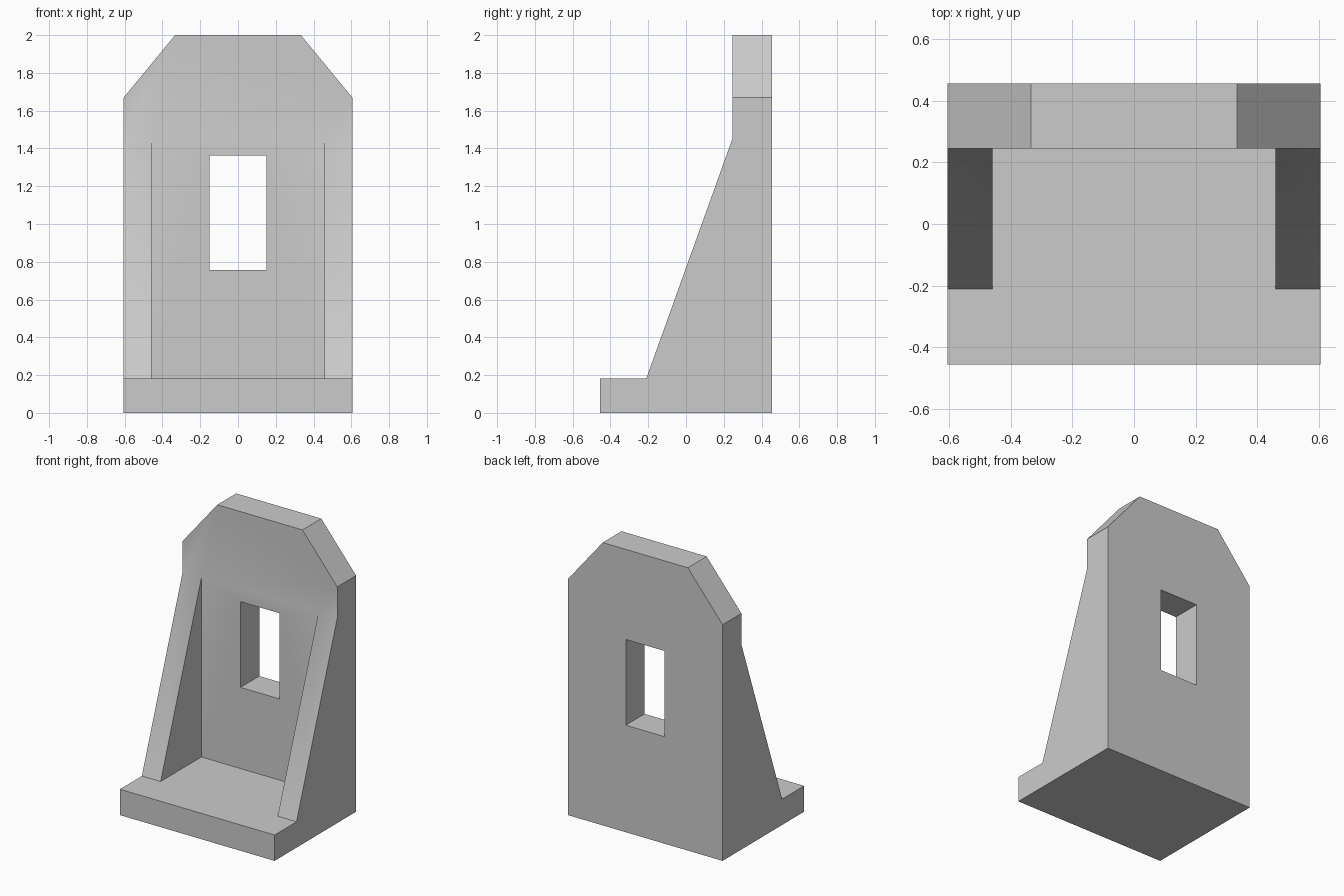
import bpy
import bmesh
from mathutils import Vector

if "Cube" in bpy.data.objects:
    bpy.data.objects.remove(bpy.data.objects["Cube"], do_unlink=True)

# Main dimensions
HALF_W, HALF_D, HEIGHT = 0.605, 0.455, 2.0
BASE_TOP, WALL_FRONT = 0.183, 0.245
RIB_INNER, RIB_FOOT, RIB_TOP = 0.458, -0.21, 1.45
CHAMFER_X, CHAMFER_Z = 0.333, 1.67

grey = bpy.data.materials.new("plain grey")
grey.use_nodes = True
colour = (0.6, 0.6, 0.6, 1.0)
grey.diffuse_color = colour
grey.node_tree.nodes["Principled BSDF"].inputs["Base Color"].default_value = colour


def new_object(name, bm):
    bmesh.ops.recalc_face_normals(bm, faces=bm.faces)
    mesh = bpy.data.meshes.new(name)
    bm.to_mesh(mesh)
    bm.free()
    mesh.materials.append(grey)
    obj = bpy.data.objects.new(name, mesh)
    bpy.context.collection.objects.link(obj)
    return obj


def box(name, low, high):
    bm = bmesh.new()
    bmesh.ops.create_cube(bm, size=1)
    for v in bm.verts:
        v.co = [h if c > 0 else l for c, l, h in zip(v.co, low, high)]
    return new_object(name, bm)


# Bracket body: side profile extruded across the full width
profile = [(-HALF_D, 0), (HALF_D, 0), (HALF_D, HEIGHT), (WALL_FRONT, HEIGHT),
           (WALL_FRONT, RIB_TOP), (RIB_FOOT, BASE_TOP), (-HALF_D, BASE_TOP)]
bm = bmesh.new()
side = bm.faces.new([bm.verts.new((-HALF_W, y, z)) for y, z in profile])
extruded = bmesh.ops.extrude_face_region(bm, geom=[side])["geom"]
bmesh.ops.translate(bm, vec=(2 * HALF_W, 0, 0),
                    verts=[g for g in extruded if isinstance(g, bmesh.types.BMVert)])

# Sloped top corners
for s in (-1, 1):
    normal = Vector((s * (HEIGHT - CHAMFER_Z), 0, HALF_W - CHAMFER_X))
    cut = bmesh.ops.bisect_plane(
        bm, geom=bm.verts[:] + bm.edges[:] + bm.faces[:],
        plane_co=(s * CHAMFER_X, 0, HEIGHT), plane_no=normal, clear_outer=True)
    rim = [g for g in cut["geom_cut"] if isinstance(g, bmesh.types.BMEdge)]
    bmesh.ops.holes_fill(bm, edges=rim, sides=0)
bracket = new_object("bracket", bm)

# Pocket between the ribs and the window through the wall
cutters = [
    box("pocket_cutter", (-RIB_INNER, -1, BASE_TOP), (RIB_INNER, WALL_FRONT, RIB_TOP)),
    box("window_cutter", (-0.152, 0, 0.757), (0.152, 1, 1.363)),
]
bpy.context.view_layer.objects.active = bracket
for cutter in cutters:
    mod = bracket.modifiers.new(cutter.name, "BOOLEAN")
    mod.operation = "DIFFERENCE"
    mod.solver = "EXACT"
    mod.object = cutter
    bpy.ops.object.modifier_apply(modifier=mod.name)
for cutter in cutters:
    bpy.data.objects.remove(cutter, do_unlink=True)

# Soft blend where the ribs meet the wall, sharp everywhere else
bpy.ops.object.select_all(action="DESELECT")
bracket.select_set(True)
bpy.ops.object.shade_smooth_by_angle()
